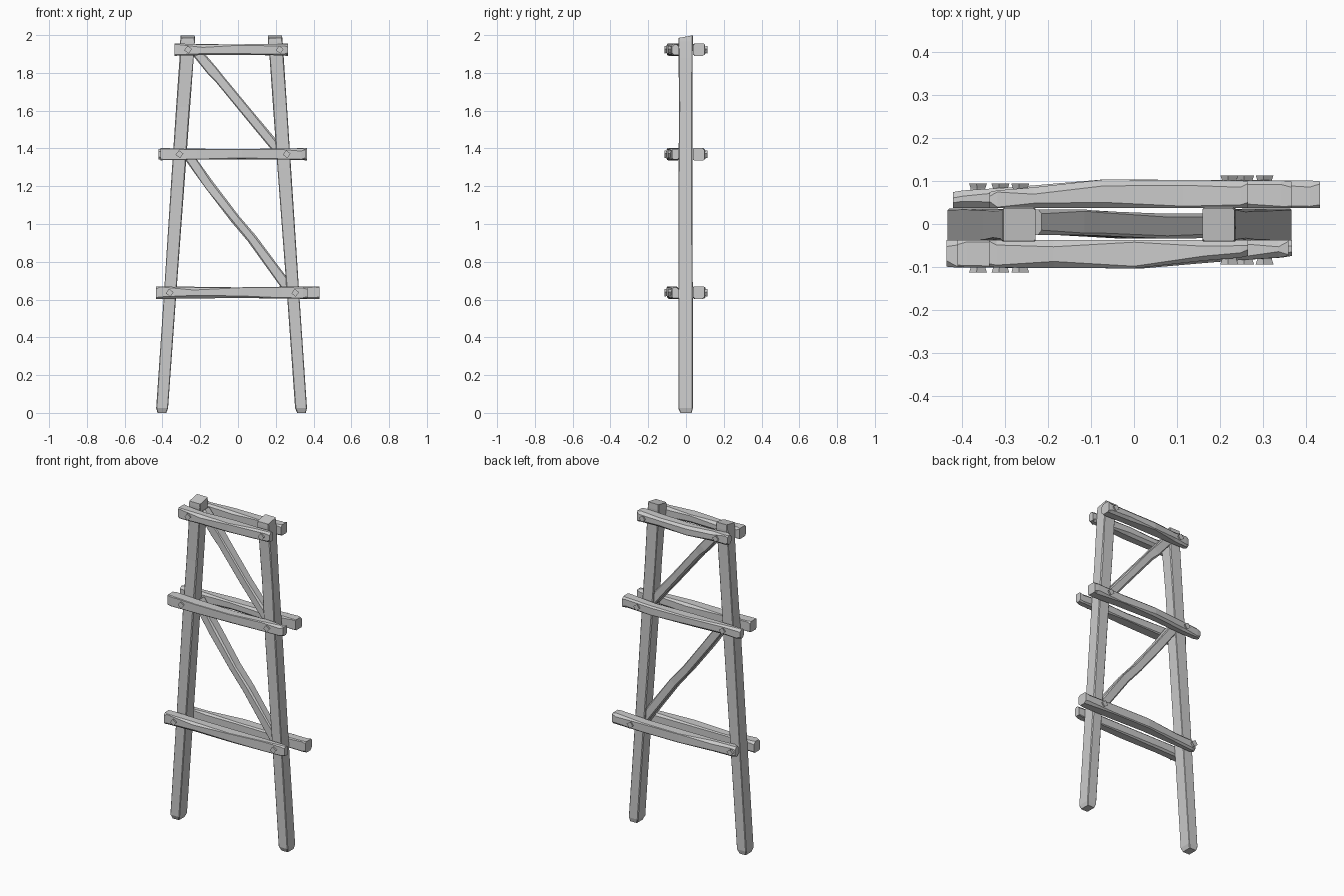
import bpy, bmesh, math, random
from mathutils import Vector

if "Cube" in bpy.data.objects:
    bpy.data.objects.remove(bpy.data.objects["Cube"])

random.seed(7)


def finish(name, bm):
    bmesh.ops.recalc_face_normals(bm, faces=bm.faces[:])
    me = bpy.data.meshes.new(name)
    bm.to_mesh(me)
    bm.free()
    ob = bpy.data.objects.new(name, me)
    bpy.context.collection.objects.link(ob)
    return ob


def hewn_beam(name, stations, place, chip=0.012):
    """Loft chamfered rectangles (t, u0, u1, v0, v1); place(t,u,v) gives the 3D point."""
    bm = bmesh.new()
    rings = []
    for t, u0, u1, v0, v1 in stations:
        c = [random.uniform(0.002, chip) for _ in range(4)]
        pts = [(u0 + c[0], v0), (u1 - c[1], v0), (u1, v0 + c[1]), (u1, v1 - c[2]),
               (u1 - c[2], v1), (u0 + c[3], v1), (u0, v1 - c[3]), (u0, v0 + c[0])]
        rings.append([bm.verts.new(place(t, u, v)) for u, v in pts])
    for a, b in zip(rings, rings[1:]):
        for i in range(8):
            j = (i + 1) % 8
            bm.faces.new((a[i], a[j], b[j], b[i]))
    bm.faces.new(rings[0])
    bm.faces.new(rings[-1])
    return finish(name, bm)


# Two legs leaning together toward the top, with cut feet and uneven tops
def leg(name, x_foot, x_top):
    st = [(0.0, -0.022, 0.024, -0.03, 0.03),
          (0.025, -0.031, 0.032, -0.041, 0.036),
          (0.6, -0.032, 0.033, -0.04, 0.036),
          (1.3, -0.036, 0.036, -0.04, 0.034),
          (1.62, -0.037, 0.037, -0.036, 0.034),
          (1.88, -0.037, 0.038, -0.04, 0.034),
          (1.965, -0.04, 0.038, -0.041, 0.038),
          (1.985, -0.038, 0.036, -0.04, 0.037)]

    def place(t, u, v):
        z = t + (0.013 if t > 1.98 and v > 0.02 else 0)
        return (x_foot + (x_top - x_foot) * t / 2 + u, v, z)
    return hewn_beam(name, st, place, 0.006)


leg("left_leg", -0.404, -0.264)
leg("right_leg", 0.335, 0.196)


# Paired cross rails: thick at one end, hewn thinner toward the other
def rail(name, x0, x1, z0, z1, side):
    n = 1 if side < 0 else -1
    a, b = (x0, x1) if side < 0 else (x1, x0)
    prof = [(0.0, 0.099, 0, 0), (0.03, 0.101, 0.001, 0), (0.25, 0.102, 0.004, 0.006),
            (0.56, 0.103, 0.006, 0.005), (0.83, 0.085, 0.004, 0.002),
            (0.97, 0.078, 0.002, 0.002), (1.0, 0.074, 0.005, 0.005)]
    st = [(a + (b - a) * f, 0.037, out, z0 + lo, z1 - hi) for f, out, lo, hi in prof]
    hewn_beam(name, st, lambda t, u, v: (t, side * u, v), 0.016)


# Square pegs turned on the diagonal, flared toward the head
def peg(name, x, z, side, y_out):
    bm = bmesh.new()
    rings = []
    for y, r in ((0.05, 0.017), (y_out - 0.012, 0.017), (y_out, 0.021)):
        rings.append([bm.verts.new((x + r * math.cos(k * math.pi / 2 + 0.15), side * y,
                                    z + r * math.sin(k * math.pi / 2 + 0.15)))
                      for k in range(4)])
    for a, b in zip(rings, rings[1:]):
        for i in range(4):
            j = (i + 1) % 4
            bm.faces.new((a[i], a[j], b[j], b[i]))
    bm.faces.new(rings[0])
    bm.faces.new(rings[-1])
    finish(name, bm)


# level: z range, front x range, back x range, peg x positions
levels = {
    "lower": (0.602, 0.67, (-0.435, 0.367), (-0.385, 0.432), (-0.362, 0.303)),
    "middle": (1.337, 1.402, (-0.41, 0.358), (-0.42, 0.365), (-0.31, 0.258)),
    "upper": (1.89, 1.956, (-0.337, 0.265), (-0.335, 0.265), (-0.264, 0.221)),
}
for level, (z0, z1, front, back, pegs) in levels.items():
    zc = (z0 + z1) / 2
    for label, side, span in (("front", -1, front), ("back", 1, back)):
        rail(f"{level}_{label}_rail", span[0], span[1], z0, z1, side)
        for px, hand in zip(pegs, ("left", "right")):
            thick = (px < 0) == (side < 0)
            peg(f"{level}_{label}_{hand}_peg", px, zc, side, 0.113 if thick else 0.094)


# Diagonal braces between the legs, slightly bent and waisted
def brace(name, p0, p1, widths):
    a, b = Vector((p0[0], 0, p0[1])), Vector((p1[0], 0, p1[1]))
    d = (b - a).normalized()
    side = Vector((-d.z, 0, d.x))
    st = [(f * (b - a).length, lo, hi, y0, y1) for f, lo, hi, y0, y1 in widths]
    hewn_beam(name, st, lambda t, u, v: a + d * t + side * u + Vector((0, v, 0)), 0.012)


brace("upper_brace", (-0.235, 1.93), (0.215, 1.39),
      [(0, -0.027, 0.027, -0.025, 0.034), (0.22, -0.029, 0.028, -0.026, 0.034),
       (0.3, -0.024, 0.027, -0.027, 0.03), (0.65, -0.026, 0.026, -0.034, 0.024),
       (1, -0.027, 0.027, -0.032, 0.024)])
brace("lower_brace", (-0.27, 1.37), (0.275, 0.645),
      [(0, -0.026, 0.026, -0.026, 0.034), (0.22, -0.03, 0.022, -0.026, 0.034),
       (0.47, -0.028, 0.023, -0.034, 0.026), (0.62, -0.02, 0.032, -0.034, 0.022),
       (1, -0.027, 0.03, -0.03, 0.024)])
